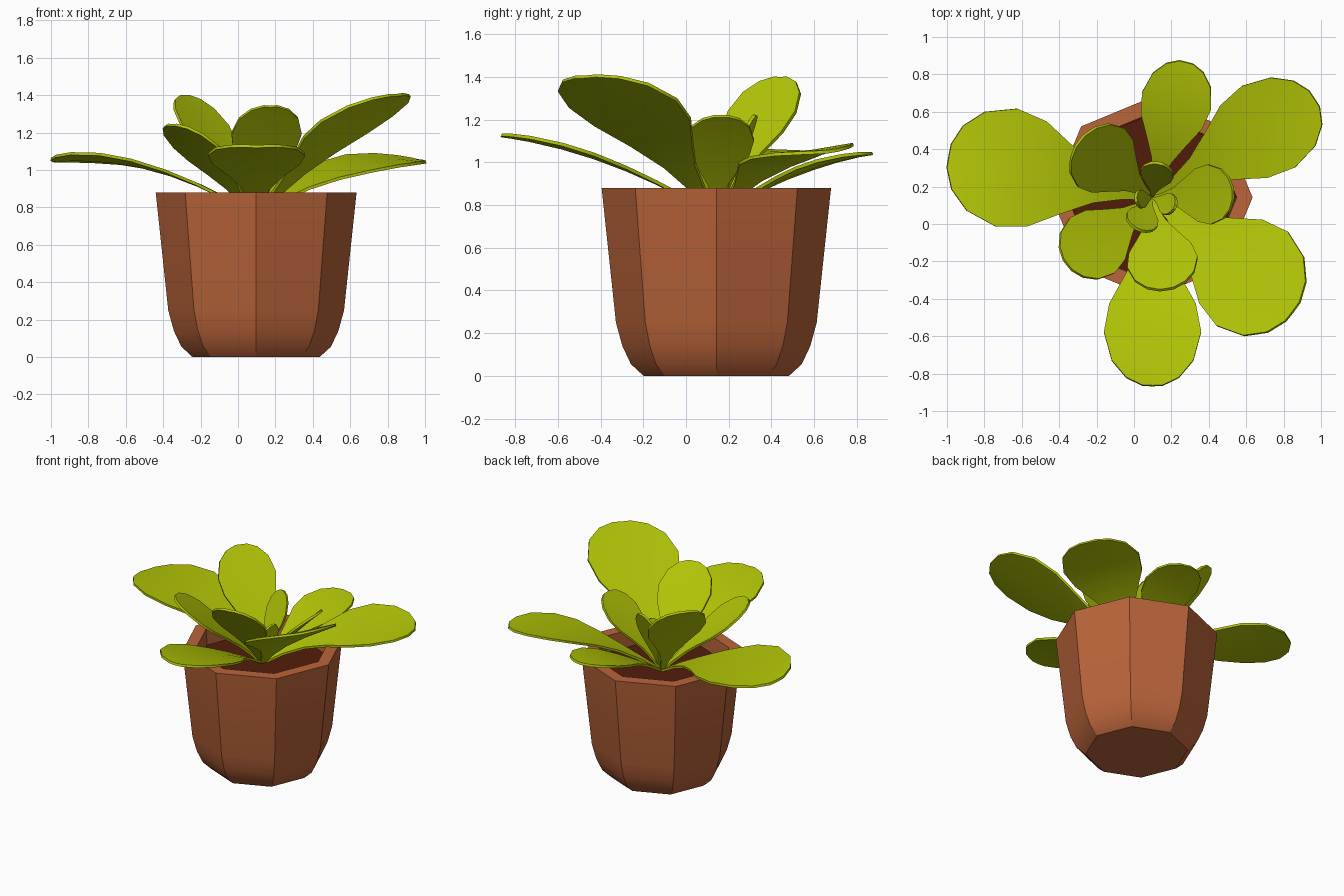
import bpy, bmesh, math
from mathutils import Vector

if "Cube" in bpy.data.objects:
    bpy.data.objects.remove(bpy.data.objects["Cube"])

CX, CY, SOIL_Z = 0.097, 0.142, 0.76


def material(name, rgb):
    m = bpy.data.materials.new(name)
    m.diffuse_color = (*rgb, 1)
    m.use_nodes = True
    m.node_tree.nodes["Principled BSDF"].inputs["Base Color"].default_value = m.diffuse_color
    return m


clay = material("terracotta", (0.49, 0.128, 0.042))
earth = material("dark_soil", (0.085, 0.012, 0.003))
green = material("leaf_green", (0.45, 0.56, 0.002))


def finish(name, bm, mat, angle):
    me = bpy.data.meshes.new(name)
    bmesh.ops.recalc_face_normals(bm, faces=bm.faces)
    bm.to_mesh(me)
    bm.free()
    ob = bpy.data.objects.new(name, me)
    bpy.context.collection.objects.link(ob)
    me.materials.append(mat)
    bpy.ops.object.select_all(action='DESELECT')
    bpy.context.view_layer.objects.active = ob
    ob.select_set(True)
    bpy.ops.object.shade_smooth_by_angle(angle=math.radians(angle))
    return ob


def octagon(bm, r, z):
    return [bm.verts.new((CX + r * math.cos(i * math.pi / 4),
                          CY + r * math.sin(i * math.pi / 4), z)) for i in range(8)]


# Pot: eight-sided lathe, outside up, over the rim and down inside
profile = [(0.34, 0), (0.40, 0.055), (0.44, 0.14), (0.47, 0.25), (0.537, 0.88),
           (0.452, 0.88), (0.445, 0.70)]
bm = bmesh.new()
rings = [octagon(bm, r, z) for r, z in profile]
for a, b in zip(rings, rings[1:]):
    for i in range(8):
        j = (i + 1) % 8
        bm.faces.new((a[i], a[j], b[j], b[i]))
bm.faces.new(rings[0])
bm.faces.new(rings[-1])
finish("pot", bm, clay, 30)

# Soil disc
bm = bmesh.new()
low, high = octagon(bm, 0.447, 0.72), octagon(bm, 0.449, SOIL_Z)
bm.faces.new(low)
bm.faces.new(high)
for i in range(8):
    j = (i + 1) % 8
    bm.faces.new((low[i], low[j], high[j], high[i]))
finish("soil", bm, earth, 30)

# Leaf outline: distance along the leaf, relative half width
outline = [(0, 0.05), (0.14, 0.13), (0.28, 0.29), (0.42, 0.57), (0.57, 0.89),
           (0.72, 1), (0.87, 0.84), (0.96, 0.54), (1, 0.2)]


def leaf(name, tip, half, arch=0.05, roll=0.0, cup=0.04, thick=0.016):
    """Thin closed spoon-shaped leaf from the crown to the given tip."""
    base = Vector((CX, CY, SOIL_Z - 0.01))
    d = Vector(tip) - base
    side = Vector((-d.y, d.x, 0)).normalized()
    up = d.cross(side).normalized()
    bm = bmesh.new()
    rows = []
    for t, w in outline:
        c = base + d * t + Vector((0, 0, arch * 4 * t * (1 - t)))
        layers = []
        for lift in (-thick / 2, thick / 2):
            layers.append([bm.verts.new(c + side * s * w * half + up *
                           ((abs(s) * cup + s * roll) * w * half + lift))
                           for s in (-1, 0, 1)])
        # closed cross-section loop: bottom left to right, top right to left
        rows.append(layers[0] + layers[1][::-1])
    for a, b in zip(rows, rows[1:]):
        for k in range(6):
            n = (k + 1) % 6
            bm.faces.new((a[k], b[k], b[n], a[n]))
    bm.faces.new(rows[0])
    bm.faces.new(rows[-1])
    finish(name, bm, green, 30)


# Outer leaves
leaf("outer_leaf_left", (-0.99, 0.365, 1.05), 0.32, arch=0.10, roll=0.08)
leaf("outer_leaf_back_right", (0.965, 0.67, 1.05), 0.26, arch=0.09, roll=0.11)
leaf("outer_leaf_back", (0.28, 0.865, 1.04), 0.19, arch=0.05)
leaf("outer_leaf_front", (0.1, -0.865, 1.125), 0.26, arch=0.06, cup=0.06)
leaf("outer_leaf_front_right", (0.85, -0.47, 1.40), 0.315, arch=0.06, roll=0.06)

# Middle leaves
leaf("middle_leaf_back_left", (-0.29, 0.445, 1.395), 0.20, arch=0.02)
leaf("middle_leaf_front_left", (-0.355, -0.22, 1.24), 0.19, arch=0.02)
leaf("middle_leaf_right", (0.53, 0.165, 1.215), 0.16, arch=0.02)
leaf("middle_leaf_front", (0.175, -0.35, 1.34), 0.19, arch=0.02)

# Small centre leaves
leaf("centre_leaf_back", (0.135, 0.325, 1.22), 0.09, arch=0.0)
leaf("centre_leaf_front", (0.02, -0.03, 1.12), 0.09, arch=0.0)
leaf("centre_leaf_right", (0.22, 0.09, 1.08), 0.06, arch=0.0)
leaf("centre_leaf_left", (0.01, 0.13, 1.02), 0.05, arch=0.0)
